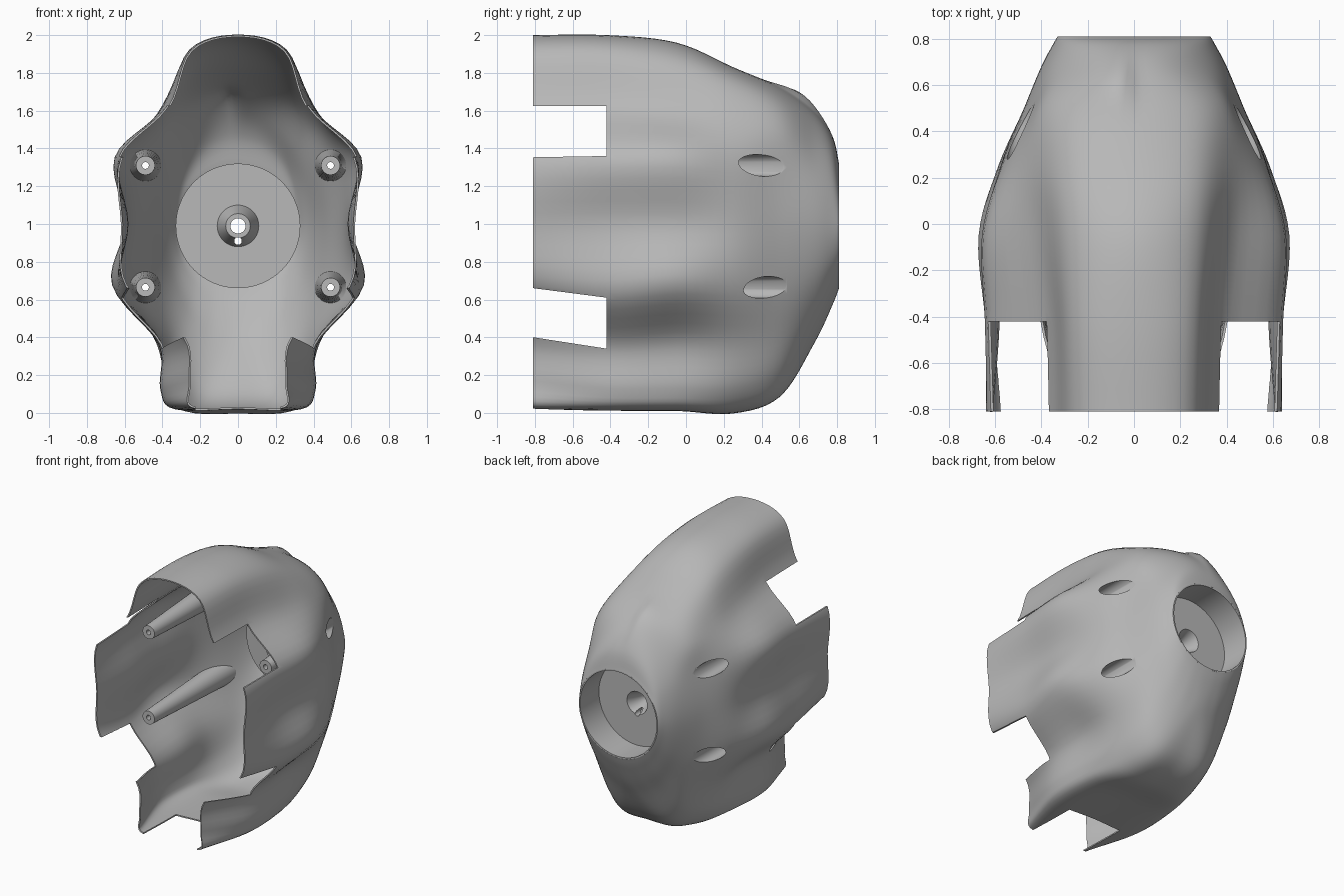
import bpy, bmesh, math
from mathutils import Vector
from mathutils.bvhtree import BVHTree

cube = bpy.data.objects.get("Cube")
if cube:
    bpy.data.objects.remove(cube, do_unlink=True)

gray = bpy.data.materials.new("plain_gray")
gray.use_nodes = True
color = (0.48, 0.48, 0.48, 1)
gray.diffuse_color = color
gray.node_tree.nodes["Principled BSDF"].inputs["Base Color"].default_value = color


def make(name, verts, faces):
    mesh = bpy.data.meshes.new(name)
    mesh.from_pydata(verts, [], faces)
    bm = bmesh.new()
    bm.from_mesh(mesh)
    bmesh.ops.recalc_face_normals(bm, faces=bm.faces)
    bm.to_mesh(mesh)
    bm.free()
    obj = bpy.data.objects.new(name, mesh)
    bpy.context.collection.objects.link(obj)
    mesh.materials.append(gray)
    return obj


def activate(obj):
    bpy.ops.object.select_all(action='DESELECT')
    obj.select_set(True)
    bpy.context.view_layer.objects.active = obj


def smooth(obj):
    activate(obj)
    bpy.ops.object.shade_smooth_by_angle(angle=math.radians(35))


def cut(obj, cutter):
    mod = obj.modifiers.new("cut", 'BOOLEAN')
    mod.operation = 'DIFFERENCE'
    mod.solver = 'EXACT'
    mod.object = cutter
    activate(obj)
    bpy.ops.object.modifier_apply(modifier=mod.name)
    bpy.data.objects.remove(cutter, do_unlink=True)


def catmull(a, b, c, d, t):
    return 0.5 * (2 * b + (c - a) * t + (2 * a - 5 * b + 4 * c - d) * t * t
                  + (3 * b - a - 3 * c + d) * t ** 3)


def prism(name, outline, half):
    """Extrude a (y, z) outline along x."""
    n = len(outline)
    verts = [(s * half, y, z) for s in (-1, 1) for y, z in outline]
    faces = [list(range(n)), list(range(n, 2 * n))]
    faces += [(i, (i + 1) % n, n + (i + 1) % n, n + i) for i in range(n)]
    return make(name, verts, faces)


def lathe(name, profile, cx, cz, sides=40, closed=True):
    """Turn a (radius, y) profile around an axis along y."""
    verts, faces = [], []
    for r, y in profile:
        for k in range(sides):
            a = math.tau * k / sides
            verts.append((cx + r * math.sin(a), y, cz + r * math.cos(a)))
    n = len(profile)
    for i in range(n if closed else n - 1):
        j = (i + 1) % n
        for k in range(sides):
            m = (k + 1) % sides
            faces.append((i * sides + k, i * sides + m, j * sides + m, j * sides + k))
    if not closed:
        faces += [list(range(sides)), list(range((n - 1) * sides, n * sides))]
    return make(name, verts, faces)


# Half cross-sections of the shell, top to bottom
stations = [
    (-.81, [(0, 2), (.25, 1.92), (.37, 1.62), (.62, 1.35), (.62, 1),
            (.595, .67), (.29, .4), (.26, .17), (.25, .03), (0, .03)]),
    (-.42, [(0, 2), (.26, 1.92), (.38, 1.62), (.635, 1.35), (.59, 1),
            (.635, .65), (.41, .36), (.4, .13), (.33, .02), (0, .02)]),
    (-.05, [(0, 1.96), (.27, 1.87), (.42, 1.59), (.65, 1.35), (.6, 1),
            (.665, .68), (.42, .38), (.4, .13), (.32, .02), (0, .015)]),
    (.25, [(0, 1.83), (.27, 1.77), (.43, 1.57), (.56, 1.32), (.575, 1),
           (.575, .67), (.43, .37), (.36, .13), (.24, .01), (0, 0)]),
    (.5, [(0, 1.72), (.25, 1.66), (.39, 1.52), (.44, 1.31), (.475, 1),
          (.45, .67), (.37, .4), (.29, .21), (.18, .1), (0, .09)]),
]
angles = [0, 22, 44, 66, 90, 114, 136, 154, 168, 180]


def oval(y, side, up, down):
    pts = []
    for a in map(math.radians, angles):
        h = math.cos(a)
        pts.append((side * math.sin(a), .99 + h * (up if h > 0 else down)))
    return y, pts


stations += [oval(.68, .4, .6, .62), oval(.775, .35, .47, .42), oval(.81, .33, .33, .33)]

# Closed control rings, smoothed around and along the shell
SUB = 6
rings = []
for y, half in stations:
    loop = half + [(-x, z) for x, z in half[-2:0:-1]]
    n = len(loop)
    p = [Vector((x, y, z)) for x, z in loop]
    rings.append([catmull(p[i - 1], p[i], p[(i + 1) % n], p[(i + 2) % n], s / SUB)
                  for i in range(n) for s in range(SUB)])

last = len(rings) - 1
rows = []
for i in range(last):
    four = [rings[min(max(i + k, 0), last)] for k in (-1, 0, 1, 2)]
    for s in range(SUB):
        rows.append([catmull(*pts, s / SUB) for pts in zip(*four)])
rows.append(rings[-1])

# Offset swelling on the upper back
for row in rows:
    for v in row:
        if v.z > 1.2 and v.y < .8:
            side = .17 if v.x < -.06 else .05
            v.z += .05 * math.exp(-((v.x + .06) / side) ** 2 - ((v.y - .62) / .13) ** 2)

n = len(rows[0])
shell = make("shell", [v for row in rows for v in row],
             [(r * n + k, r * n + (k + 1) % n, (r + 1) * n + (k + 1) % n, (r + 1) * n + k)
              for r in range(len(rows) - 1) for k in range(n)])
bm = bmesh.new()
bm.from_mesh(shell.data)
tree = BVHTree.FromBMesh(bm)
bm.free()

solid = shell.modifiers.new("thickness", 'SOLIDIFY')
solid.thickness = .01
solid.offset = -1
activate(shell)
bpy.ops.object.modifier_apply(modifier=solid.name)

# Side slots and bottom notch in the front edge
cut(shell, prism("upper_slot", [(-1, 1.35), (-.42, 1.36), (-.42, 1.625), (-1, 1.625)], 1))
cut(shell, prism("lower_slot", [(-1, .43), (-.42, .34), (-.42, .61), (-1, .685)], 1))
cut(shell, prism("bottom_notch", [(-1, -.1), (-.42, -.1), (-.42, .12), (-1, .12)], .225))

# Hollow tapered screw posts ending on the shell
for sx, side in ((1, "left"), (-1, "right")):
    for z, level in ((1.31, "upper"), (.665, "lower")):
        x = sx * .49
        cut(shell, lathe("hole", [(.058, .1), (.058, 1)], x, z, closed=False))
        post = lathe(level + "_" + side + "_post",
                     [(.018, -.37), (.05, -.37), (.084, .5), (.058, .5),
                      (.045, -.2), (.018, -.2)], x, z)
        for v in post.data.vertices:
            if v.co.y > .4:
                hit = tree.ray_cast(Vector((v.co.x, 2, v.co.z)), Vector((0, -1, 0)))[0]
                if hit:
                    v.co.y = hit.y - .004
        smooth(post)
smooth(shell)

# Round rear cup with a central hollow boss
cup = lathe("rear_cup", [(.33, .81), (.33, .57), (.11, .57), (.065, .43), (.04, .43),
                         (.04, .47), (.085, .585), (.32, .585), (.32, .81)], 0, .99, 64)
cut(cup, lathe("side_hole", [(.02, .3), (.02, .7)], 0, .91, 20, closed=False))
smooth(cup)
